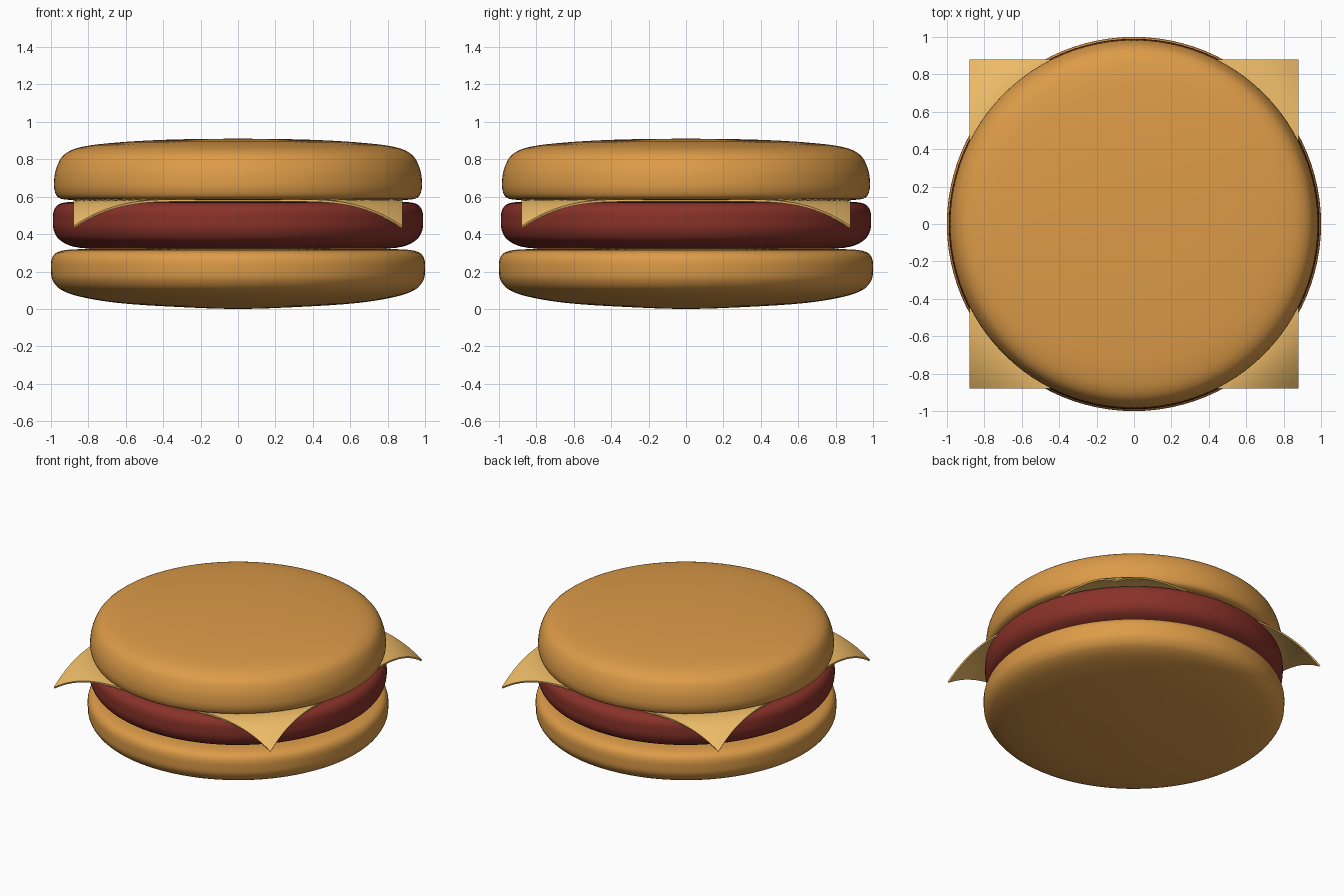
import bpy, bmesh, math
from mathutils import Vector

if "Cube" in bpy.data.objects:
    bpy.data.objects.remove(bpy.data.objects["Cube"])

SEGMENTS = 96


def material(name, color):
    mat = bpy.data.materials.new(name)
    mat.diffuse_color = (*color, 1)
    mat.use_nodes = True
    mat.node_tree.nodes["Principled BSDF"].inputs["Base Color"].default_value = mat.diffuse_color
    return mat


def finish(bm, name, mat):
    bmesh.ops.recalc_face_normals(bm, faces=bm.faces)
    for f in bm.faces:
        f.smooth = True
    mesh = bpy.data.meshes.new(name)
    bm.to_mesh(mesh)
    bm.free()
    obj = bpy.data.objects.new(name, mesh)
    bpy.context.collection.objects.link(obj)
    mesh.materials.append(mat)
    return obj


def smooth_curve(points, steps=4):
    # Hermite curve through the points, tangents limited so corners do not overshoot
    p = [Vector((r, 0, z)) for r, z in points]
    tan = [Vector((1, 0, 0))]
    for a, b, c in zip(p, p[1:], p[2:]):
        tan.append((c - a).normalized())
    tan.append(Vector((-1, 0, 0)))
    out = []
    for i in range(len(p) - 1):
        d = (p[i + 1] - p[i]).length
        for k in range(steps):
            t = k / steps
            out.append(p[i] * (2*t**3 - 3*t**2 + 1) + tan[i] * d * (t**3 - 2*t**2 + t)
                       + p[i + 1] * (3*t**2 - 2*t**3) + tan[i + 1] * d * (t**3 - t**2))
    return out + [p[-1]]


def revolve(name, profile, mat):
    bm = bmesh.new()
    verts = [bm.verts.new(co) for co in smooth_curve(profile)]
    edges = [bm.edges.new(pair) for pair in zip(verts, verts[1:])]
    bmesh.ops.spin(bm, geom=verts + edges, cent=(0, 0, 0), axis=(0, 0, 1),
                   angle=2 * math.pi, steps=SEGMENTS)
    bmesh.ops.remove_doubles(bm, verts=bm.verts, dist=1e-4)
    return finish(bm, name, mat)


bread = material("bread", (0.72, 0.33, 0.065))
meat = material("meat", (0.25, 0.032, 0.022))
yellow = material("cheese", (0.87, 0.51, 0.14))

# Bun halves and patty, as revolved profiles from bottom centre to top centre
revolve("bottom_bun", [(0, 0), (0.35, 0.012), (0.65, 0.033), (0.85, 0.067), (0.95, 0.105),
                       (0.992, 0.155), (1.0, 0.21), (0.995, 0.27), (0.965, 0.304),
                       (0.88, 0.318), (0.6, 0.325), (0, 0.327)], bread)
revolve("patty", [(0, 0.32), (0.75, 0.322), (0.88, 0.333), (0.955, 0.37), (0.985, 0.42),
                  (0.99, 0.475), (0.983, 0.53), (0.95, 0.563), (0.87, 0.572),
                  (0.7, 0.574), (0, 0.574)], meat)
revolve("top_bun", [(0, 0.58), (0.75, 0.58), (0.9, 0.583), (0.96, 0.595), (0.98, 0.63),
                    (0.984, 0.68), (0.972, 0.75), (0.935, 0.82), (0.86, 0.86),
                    (0.7, 0.885), (0.4, 0.904), (0, 0.91)], bread)

# Cheese slice: square sheet whose corners droop past the patty edge
bm = bmesh.new()
bmesh.ops.create_grid(bm, x_segments=48, y_segments=48, size=0.88)
for v in bm.verts:
    over = max(0, v.co.xy.length - 0.95)
    v.co.z = 0.585 - 1.65 * over ** 2
cheese = finish(bm, "cheese_slice", yellow)
thick = cheese.modifiers.new("thickness", 'SOLIDIFY')
thick.thickness = 0.012
thick.offset = -1
bpy.context.view_layer.objects.active = cheese
cheese.select_set(True)
bpy.ops.object.modifier_apply(modifier="thickness")
bpy.ops.object.shade_smooth_by_angle(angle=math.radians(40))
